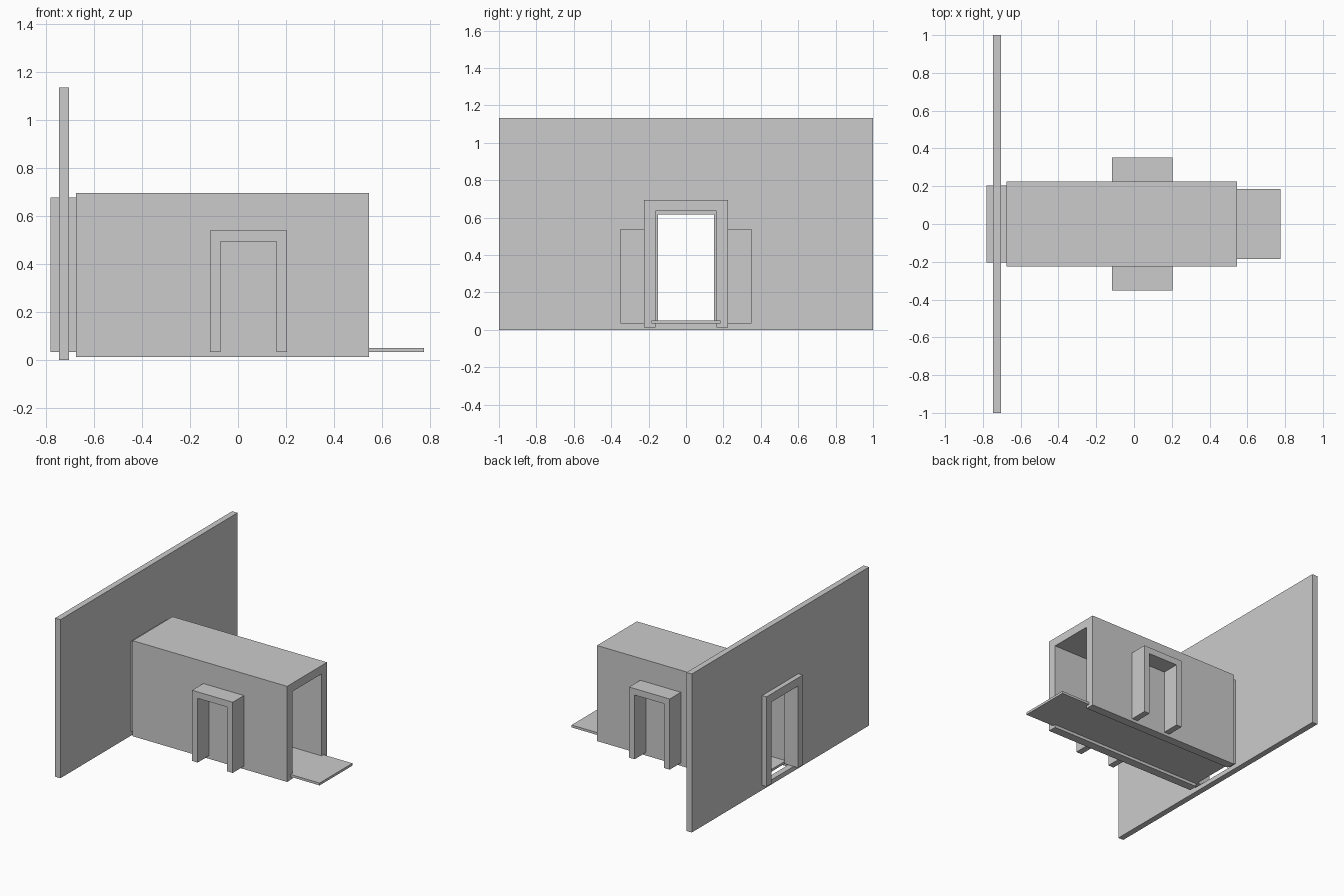
import bpy, bmesh
from mathutils import Vector

if "Cube" in bpy.data.objects:
    bpy.data.objects.remove(bpy.data.objects["Cube"])


def prism(name, profile, place, depth):
    """Extrude a 2D profile; place(u, z) gives its 3D start, depth is the sweep vector."""
    bm = bmesh.new()
    face = bm.faces.new([bm.verts.new(place(u, z)) for u, z in profile])
    swept = bmesh.ops.extrude_face_region(bm, geom=[face])
    moved = [g for g in swept["geom"] if isinstance(g, bmesh.types.BMVert)]
    bmesh.ops.translate(bm, verts=moved, vec=Vector(depth))
    bmesh.ops.recalc_face_normals(bm, faces=bm.faces[:])
    mesh = bpy.data.meshes.new(name)
    bm.to_mesh(mesh)
    bm.free()
    obj = bpy.data.objects.new(name, mesh)
    bpy.context.collection.objects.link(obj)
    return obj


def portal(u0, u1, z0, z1, side, top):
    """Doorway outline, open at the bottom."""
    a, b, c = u0 + side, u1 - side, z1 - top
    return [(u0, z0), (u0, z1), (u1, z1), (u1, z0), (b, z0), (b, c), (a, c), (a, z0)]


def rect(u0, u1, z0, z1):
    return [(u0, z0), (u0, z1), (u1, z1), (u1, z0)]


def along_x(name, profile, x0, x1):
    return prism(name, profile, lambda u, z: (x0, u, z), (x1 - x0, 0, 0))


# Large wall with a doorway cut through it
wall = along_x("wall", rect(-1, 1, 0, 1.133), -0.746, -0.704)
cutter = along_x("doorway_cutter", rect(-0.149, 0.149, 0.033, 0.616), -0.85, -0.6)
cutter.hide_render = True
cutter.hide_set(True)
cut = wall.modifiers.new("doorway", "BOOLEAN")
cut.operation = "DIFFERENCE"
cut.solver = "EXACT"
cut.object = cutter

# Door frame passing through the wall
along_x("wall_door_frame", portal(-0.205, 0.205, 0.033, 0.675, 0.056, 0.059), -0.78, -0.675)

# Passage: side walls and roof, open at both ends
along_x("passage_shell", portal(-0.225, 0.225, 0.012, 0.695, 0.062, 0.06), -0.675, 0.546)

# Floor slab, projecting past the open end
along_x("floor", rect(-0.185, 0.185, 0.033, 0.05), -0.675, 0.775)

# Blind door frames on both sides of the passage
for name, sign in (("front_side_frame", -1), ("back_side_frame", 1)):
    prism(name, portal(-0.117, 0.204, 0.033, 0.538, 0.044, 0.046),
          lambda u, z: (u, sign * 0.225, z), (0, sign * 0.126, 0))
